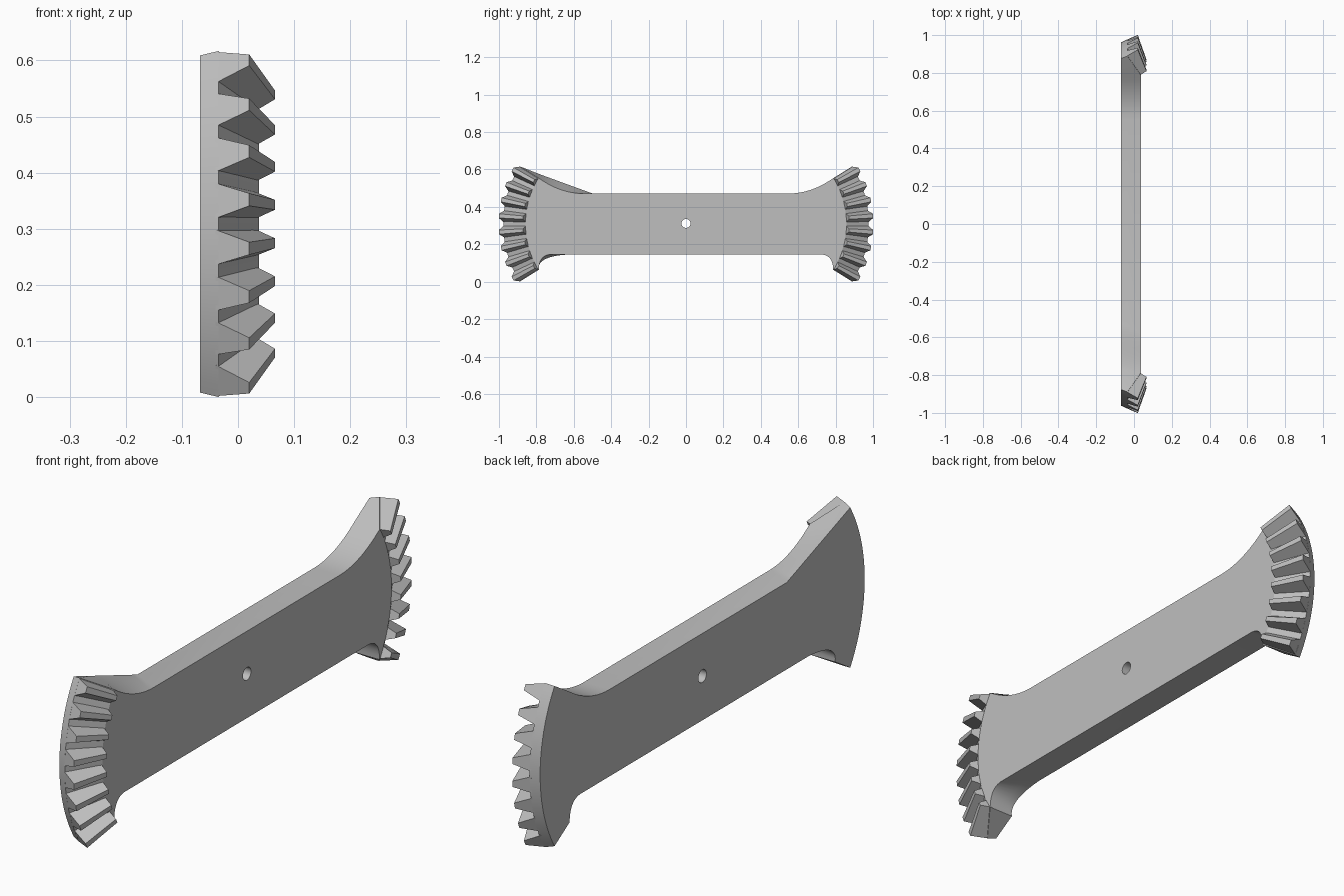
import bpy, bmesh
from math import sin, cos, radians
from mathutils import Vector

if "Cube" in bpy.data.objects:
    bpy.data.objects.remove(bpy.data.objects["Cube"], do_unlink=True)

MID_Z = 0.3085            # height of the long axis
HALF = 0.163              # half height of the bar
CENTRE = 0.392            # gear centre distance along y
SECTOR = radians(31.8)    # half angle of each toothed end
INNER = 0.465             # radius where the teeth begin
PITCH = radians(360 / 44)
BACK_X, ROOT_X, FRONT_X = -0.068, -0.035, 0.037

grey = bpy.data.materials.new("plain_grey")
grey.use_nodes = True
colour = (0.52, 0.52, 0.52, 1)
grey.diffuse_color = colour
grey.node_tree.nodes["Principled BSDF"].inputs["Base Color"].default_value = colour


def finish(name, bm, smooth=None):
    bmesh.ops.remove_doubles(bm, verts=bm.verts, dist=0.0005)
    bmesh.ops.recalc_face_normals(bm, faces=bm.faces)
    mesh = bpy.data.meshes.new(name)
    bm.to_mesh(mesh)
    bm.free()
    obj = bpy.data.objects.new(name, mesh)
    bpy.context.collection.objects.link(obj)
    mesh.materials.append(grey)
    if smooth:
        bpy.ops.object.select_all(action='DESELECT')
        obj.select_set(True)
        bpy.context.view_layer.objects.active = obj
        bpy.ops.object.shade_smooth_by_angle(angle=radians(smooth))
    return obj


def polar(r, a):
    return Vector((CENTRE + r * cos(a), r * sin(a)))


def bezier(a, b, c, n=10):
    a, b, c = Vector(a), Vector(b), Vector(c)
    return [a * (1 - t) ** 2 + b * 2 * t * (1 - t) + c * t * t
            for t in (i / n for i in range(n + 1))]


def end_outline(rim, wedge):
    """One flared end, bottom to top; wedge straightens the upper fillet."""
    low = bezier((0.72, -HALF), (0.785, -HALF), polar(INNER, -SECTOR))
    low_flat = bezier((0.63, -HALF), (0.80, -HALF - 0.01), polar(INNER, -SECTOR))
    arc = [polar(rim, SECTOR * (i / 12 - 1)) for i in range(25)]
    high = bezier((0.55, HALF), (0.67, HALF), polar(INNER, SECTOR))
    start, tip = Vector((0.50, HALF)), polar(0.57, SECTOR)
    straight = [start.lerp(tip, 0.72 * i / 10) for i in range(11)]
    low = [p.lerp(q, wedge) for p, q in zip(low, low_flat)]
    high = [p.lerp(q, wedge) for p, q in zip(high, straight)]
    return low + arc + high[::-1]


# Bar with flared ends: three outlines lofted through the thickness
bm = bmesh.new()
loops = []
for x, rim, wedge in ((BACK_X, 0.57, 1), (ROOT_X, 0.585, 0.7), (FRONT_X, INNER, 0)):
    points = end_outline(rim, 0)
    points += [Vector((-p.x, p.y)) for p in reversed(end_outline(rim, wedge))]
    loops.append([bm.verts.new((x, p.x, MID_Z + p.y)) for p in points])
for a, b in zip(loops, loops[1:]):
    for i in range(len(a)):
        j = (i + 1) % len(a)
        bm.faces.new((a[i], a[j], b[j], b[i]))
bm.faces.new(loops[0][::-1])
bm.faces.new(loops[-1])
bar = finish("bar", bm)

# Pivot hole through the middle
bpy.ops.mesh.primitive_cylinder_add(vertices=32, radius=0.024, depth=0.5,
                                    location=(0, 0, MID_Z + 0.003),
                                    rotation=(0, radians(90), 0))
cutter = bpy.context.object
cutter.name = "hole_cutter"
cutter.hide_render = True
cutter.data.materials.append(grey)
cut = bar.modifiers.new("pivot_hole", 'BOOLEAN')
cut.operation, cut.solver, cut.object = 'DIFFERENCE', 'EXACT', cutter
bpy.ops.object.select_all(action='DESELECT')
bar.select_set(True)
bpy.context.view_layer.objects.active = bar
bpy.ops.object.modifier_apply(modifier=cut.name)
bpy.data.objects.remove(cutter, do_unlink=True)
bpy.ops.object.shade_smooth_by_angle(angle=radians(25))

# Tapered bevel gear teeth on each end
ROOT_HALF, TIP_HALF = radians(3.1), radians(1.05)
SECTION = ((-0.04, 0.583, ROOT_HALF), (0.02, 0.61, TIP_HALF),
           (0.066, 0.48, TIP_HALF), (0.028, 0.463, ROOT_HALF))
for side, name in ((1, "back_teeth"), (-1, "front_teeth")):
    bm = bmesh.new()
    for k in range(8):
        middle = (k - 3.5) * PITCH
        flanks = []
        for s in (-1, 1):
            flank = []
            for x, r, half in SECTION:
                p = polar(r, middle + s * half)
                flank.append(bm.verts.new((x, side * p.x, MID_Z + p.y)))
            flanks.append(flank)
        a, b = flanks
        bm.faces.new(a)
        bm.faces.new(b[::-1])
        for i in range(4):
            j = (i + 1) % 4
            bm.faces.new((a[i], b[i], b[j], a[j]))
    finish(name, bm)
